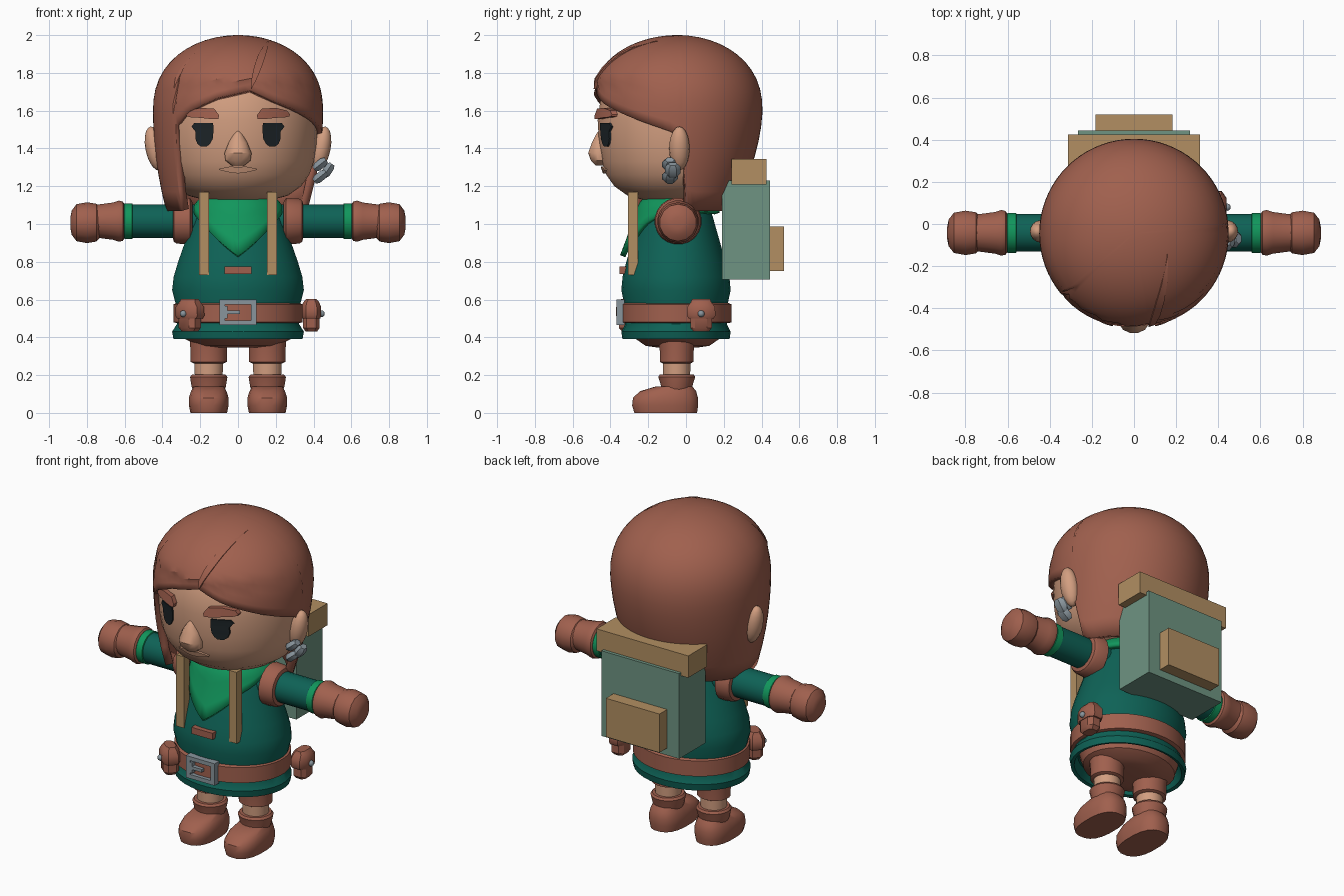
import bpy, bmesh, math
from mathutils import Matrix, Vector

CY = -0.045  # y of the body and head axis


def mat(name, col):
    m = bpy.data.materials.new(name)
    m.diffuse_color = (*col, 1)
    return m


BROWN = mat("brown", (0.352, 0.117, 0.076))
SKIN = mat("skin", (0.645, 0.342, 0.216))
TEAL = mat("teal", (0.0044, 0.122, 0.093))
GREEN = mat("green", (0.0056, 0.305, 0.107))
TAN = mat("tan", (0.445, 0.275, 0.122))
SAGE = mat("sage", (0.156, 0.296, 0.223))
GREY = mat("grey", (0.25, 0.30, 0.335))
DARK = mat("dark", (0.012, 0.018, 0.021))


def make(name, bm, m, mw=None):
    bmesh.ops.recalc_face_normals(bm, faces=bm.faces)
    me = bpy.data.meshes.new(name)
    bm.to_mesh(me)
    bm.free()
    me.materials.append(m)
    ob = bpy.data.objects.new(name, me)
    bpy.context.collection.objects.link(ob)
    if mw:
        ob.matrix_world = mw
    return ob


def loft(name, m, rings, n=24, axis="z", side=1, mw=None, power=2.0):
    """Stack of rings (height, centre u, centre v, radius u, radius v)."""
    bm = bmesh.new()
    rows = []
    for h, cu, cv, ru, rv in rings:
        row = []
        for i in range(n):
            a = 2 * math.pi * (i + 0.5) / n
            c, s = math.cos(a), math.sin(a)
            u = cu + ru * math.copysign(abs(c) ** (2 / power), c)
            v = cv + rv * math.copysign(abs(s) ** (2 / power), s)
            row.append(bm.verts.new((u, v, h) if axis == "z" else (side * h, u, v)))
        rows.append(row)
    for a, b in zip(rows, rows[1:]):
        for i in range(n):
            j = (i + 1) % n
            bm.faces.new((a[i], a[j], b[j], b[i]))
    bm.faces.new(rows[0])
    bm.faces.new(rows[-1])
    return make(name, bm, m, mw)


def box(name, m, lo, hi):
    bm = bmesh.new()
    bmesh.ops.create_cube(bm, size=1)
    for v in bm.verts:
        v.co = [(l + h) / 2 + c * (h - l) for l, h, c in zip(lo, hi, v.co)]
    return make(name, bm, m)


def ball(name, m, loc, rad, rot=None, seg=16):
    bm = bmesh.new()
    bmesh.ops.create_uvsphere(bm, u_segments=seg, v_segments=seg // 2 + 2, radius=1)
    mw = Matrix.Translation(loc) @ (rot or Matrix()) @ Matrix.Diagonal((*rad, 1))
    bm.transform(mw)
    return make(name, bm, m)


def lerp(tab, x):
    for (a, p), (b, q) in zip(tab, tab[1:]):
        if x <= b:
            return p + (q - p) * max(0, x - a) / (b - a)
    return tab[-1][1]


def shell(name, m, radius, ztop, edge, thick, extra=(), rows=18):
    """Surface round the axis, hanging from ztop down to edge(angle)."""
    bm = bmesh.new()
    cols = []
    for d in sorted(set(range(-180, 180, 5)) | set(extra)):
        a, zb, col = math.radians(d), lerp(edge, d), []
        for k in range(rows + 1):
            z = ztop - (ztop - zb) * max(k / rows, 0.02) ** 2
            rx, ry = radius(z, a)
            col.append(bm.verts.new((rx * math.sin(a), CY - ry * math.cos(a), z)))
        cols.append(col)
    for a, b in zip(cols, cols[1:] + cols[:1]):
        for k in range(rows):
            bm.faces.new((a[k], b[k], b[k + 1], a[k + 1]))
    bm.faces.new([c[0] for c in cols])
    ob = make(name, bm, m)
    mod = ob.modifiers.new("thickness", "SOLIDIFY")
    mod.thickness, mod.offset = thick, -1
    return ob


def strip(name, m, pairs, radius, out, side=1):
    """Plate laid on a round surface, given as pairs of (x, z) points."""
    bm = bmesh.new()

    def vert(p, off):
        y = CY - math.sqrt(max(radius(p[1]) ** 2 - p[0] ** 2, 0)) - off
        return bm.verts.new((side * p[0], y, p[1]))
    rows = [[vert(a, out), vert(b, out), vert(b, -0.02), vert(a, -0.02)] for a, b in pairs]
    for r, s in zip(rows, rows[1:]):
        for i in range(4):
            j = (i + 1) % 4
            bm.faces.new((r[i], r[j], s[j], s[i]))
    bm.faces.new(rows[0])
    bm.faces.new(rows[-1])
    return make(name, bm, m)


# Head
HEAD = [(1.105, 0.05), (1.12, 0.15), (1.15, 0.265), (1.2, 0.335), (1.26, 0.378), (1.33, 0.402),
        (1.42, 0.416), (1.55, 0.424), (1.65, 0.41), (1.75, 0.37), (1.85, 0.28), (1.92, 0.12)]
head_r = lambda z: lerp(HEAD, z)
loft("head", SKIN, [(z, 0, CY, r, r) for z, r in HEAD], 40)


# Hair, with a swept fringe, one long front lock and a raised parting
def dome(z):
    if z > 1.6:
        return 0.45 * math.sqrt(max(1 - ((z - 1.6) / 0.4) ** 2.3, 0))
    return 0.45 - 0.07 * ((1.6 - z) / 0.53) ** 2


def hair_r(z, a):
    r = dome(z)
    if z < 1.6:
        r -= 0.085 * max(-math.cos(a), 0) * ((1.6 - z) / 0.53) ** 1.5
    elif z > 1.75 and math.cos(a) > 0:
        r *= 1 + 0.04 * math.cos(a)
    return r, r


HAIRLINE = [(-180, 1.07), (-51, 1.07), (-47, 1.52), (-37, 1.59), (-15, 1.665), (9, 1.71), (27, 1.645),
            (66, 1.54), (85, 1.49), (93, 1.45), (97, 1.1), (101, 1.07), (180, 1.07)]
shell("hair", BROWN, hair_r, 2.0, HAIRLINE, 0.045, (-51, -47, 9, 93, 97))
strip("hair_parting", BROWN, [((0.068, 1.715), (0.072, 1.715)), ((0.072, 1.77), (0.1, 1.77)),
      ((0.085, 1.83), (0.125, 1.83)), ((0.105, 1.89), (0.145, 1.89)), ((0.13, 1.935), (0.158, 1.935)),
      ((0.158, 1.97), (0.162, 1.97))], lambda z: dome(z) * (1.04 if z > 1.75 else 1), 0.012)

# Face
loft("nose", SKIN, [(1.31, 0, -0.45, 0.035, 0.03), (1.335, 0, -0.455, 0.068, 0.05), (1.375, 0, -0.457, 0.074, 0.063),
     (1.43, 0, -0.455, 0.052, 0.045), (1.475, 0, -0.452, 0.025, 0.025), (1.495, 0, -0.45, 0.008, 0.012)], 12)
strip("mouth", SKIN, [((-0.1, 1.292), (-0.1, 1.286)), ((-0.04, 1.305), (-0.04, 1.272)), ((0, 1.3), (0, 1.268)),
      ((0.04, 1.305), (0.04, 1.272)), ((0.1, 1.292), (0.1, 1.286))], head_r, 0.014)
EYE = [(1.535, 0.132, 0.232), (1.515, 0.13, 0.246), (1.49, 0.13, 0.226), (1.45, 0.134, 0.225),
       (1.425, 0.148, 0.215), (1.41, 0.165, 0.197)]
BROW = [((0.1, 1.575), (0.105, 1.555)), ((0.125, 1.61), (0.135, 1.555)), ((0.2, 1.615), (0.2, 1.562)),
        ((0.26, 1.6), (0.25, 1.565)), ((0.275, 1.58), (0.272, 1.57))]
for s, tag in ((-1, "right"), (1, "left")):
    strip("eye_" + tag, DARK, [((a, z), (b, z)) for z, a, b in EYE], head_r, 0.009, s)
    strip("brow_" + tag, BROWN, BROW, head_r, 0.03, s)
    ball("ear_" + tag, SKIN, (s * 0.44, -0.035, 1.4), (0.05, 0.054, 0.118), Matrix.Rotation(s * 0.2, 4, "Y"))

# Earrings on one side
for i, (p, tilt) in enumerate((((0.435, -0.085, 1.315), 0.9), ((0.475, -0.07, 1.285), 0.6), ((0.435, -0.085, 1.25), 0.9))):
    mw = Matrix.Translation(p) @ Matrix.Rotation(tilt, 4, "Y")
    loft("earring_%d" % i, GREY, [(-0.04, 0, 0, 0.018, 0.025), (-0.02, 0, 0, 0.028, 0.042),
         (0.02, 0, 0, 0.028, 0.042), (0.04, 0, 0, 0.018, 0.025)], 6, mw=mw)

# Tunic with a hollow hem
TUNIC = [(0.45, 0.30), (0.395, 0.322), (0.39, 0.343), (0.43, 0.35), (0.47, 0.325), (0.58, 0.332), (0.65, 0.35),
         (0.72, 0.342), (0.8, 0.318), (0.88, 0.29), (0.96, 0.262), (1.04, 0.235), (1.1, 0.205), (1.14, 0.16)]
loft("tunic", TEAL, [(z, 0, CY - 0.008, r, r * 0.83) for z, r in TUNIC], 36)
loft("pelvis", BROWN, [(0.345, 0, CY, 0.13, 0.1), (0.355, 0, CY, 0.21, 0.17), (0.39, 0, CY, 0.28, 0.22),
     (0.46, 0, CY, 0.3, 0.245)], 28)
box("chest_tag", BROWN, (-0.072, -0.352, 0.735), (0.072, -0.3, 0.775))

# Scarf hanging to a point at the front
SCARF = [(0.83, 0.34), (0.9, 0.31), (1.0, 0.27), (1.1, 0.235), (1.16, 0.18)]
POINT = [(-180, 1.06), (-75, 1.07), (-42, 1.0), (0, 0.835), (42, 1.0), (75, 1.07), (180, 1.06)]
shell("scarf", GREEN, lambda z, a: (lerp(SCARF, z), lerp(SCARF, z) * 0.9), 1.16, POINT, 0.03, (), 8)

# Belt and buckle
belt = [(0.475, 0.325), (0.48, 0.342), (0.575, 0.342), (0.582, 0.325)]
loft("belt", BROWN, [(z, 0, CY - 0.008, r, r * 0.86) for z, r in belt], 36)
for i, (a, b, c, d) in enumerate(((-0.098, 0.098, 0.575, 0.6), (-0.098, 0.098, 0.465, 0.49), (-0.098, -0.07, 0.465, 0.6),
                                  (0.07, 0.098, 0.465, 0.6), (-0.07, 0.01, 0.523, 0.542), (-0.07, -0.055, 0.5, 0.565))):
    box("buckle_%d" % i, GREY, (a, -0.368, c), (b, -0.325, d))

# Belt pouches with studs
for tag, p, ang in (("front", (-0.255, -0.3, 0), -40), ("side", (0.388, 0.08, 0), 90)):
    mw = Matrix.Translation(p) @ Matrix.Rotation(math.radians(ang), 4, "Z")
    loft("pouch_" + tag, BROWN, [(0.43, 0, 0, 0.042, 0.032), (0.45, 0, 0, 0.06, 0.046), (0.53, 0, 0, 0.06, 0.046)],
         8, mw=mw, power=3)
    loft("pouch_flap_" + tag, BROWN, [(0.5, 0, 0, 0.07, 0.05), (0.515, 0, 0, 0.08, 0.055), (0.56, 0, 0, 0.078, 0.055),
         (0.585, 0, 0, 0.058, 0.045), (0.602, 0, 0, 0.05, 0.03)], 8, mw=mw, power=3)
    ball("stud_" + tag, GREY, mw @ Vector((0, -0.054, 0.525)), (0.018, 0.018, 0.018), seg=10)

# Arms, legs and shoulder straps
AY, AZ = -0.042, 1.015
for s, tag in ((-1, "right"), (1, "left")):
    def arm(name, m, prof, n=20):
        loft(name + "_" + tag, m, [(x, AY, AZ, r, r) for x, r in prof], n, "x", s)

    arm("shoulder_ring", BROWN, [(0.24, 0.1), (0.255, 0.125), (0.325, 0.12), (0.34, 0.11), (0.345, 0.09)])
    arm("sleeve", TEAL, [(0.15, 0.09), (0.57, 0.09)])
    arm("sleeve_cuff", GREEN, [(0.555, 0.085), (0.56, 0.096), (0.6, 0.096), (0.61, 0.085)])
    arm("glove_cuff", BROWN, [(0.6, 0.09), (0.61, 0.105), (0.63, 0.11), (0.66, 0.1), (0.75, 0.088)])
    loft("glove_hand_" + tag, BROWN, [(x, AY, AZ - 0.008, r, r) for x, r in
         ((0.73, 0.08), (0.75, 0.1), (0.8, 0.108), (0.855, 0.098), (0.88, 0.065), (0.887, 0.03))], 14, "x", s)

    def leg(name, m, rings, power=2.0):
        loft(name + "_" + tag, m, [(z, s * 0.155, (a + b) / 2, r, (b - a) / 2) for z, a, b, r in rings],
             20, power=power)

    leg("trouser_leg", BROWN, [(0.262, -0.125, 0.025, 0.08), (0.27, -0.14, 0.04, 0.097), (0.33, -0.14, 0.042, 0.098),
                               (0.4, -0.15, 0.05, 0.102)])
    leg("shin", SKIN, [(0.15, -0.12, 0.022, 0.073), (0.3, -0.125, 0.025, 0.078)])
    leg("boot_cuff", BROWN, [(0.12, -0.13, 0.03, 0.085), (0.14, -0.132, 0.034, 0.092), (0.19, -0.148, 0.05, 0.1),
                             (0.203, -0.14, 0.042, 0.09)])
    leg("boot_foot", BROWN, [(0, -0.275, 0.06, 0.098), (0.04, -0.287, 0.066, 0.106), (0.08, -0.282, 0.065, 0.106),
                             (0.115, -0.245, 0.055, 0.095), (0.14, -0.16, 0.035, 0.08)], 2.5)
    x = s * 0.18
    box("strap_" + tag, TAN, (x - 0.026, -0.308, 0.73), (x + 0.026, -0.255, 1.17))

# Backpack
box("backpack", SAGE, (-0.265, 0.19, 0.705), (0.265, 0.445, 1.23))
box("backpack_lid", TAN, (-0.313, 0.24, 1.21), (0.313, 0.425, 1.345))
box("backpack_pocket", TAN, (-0.183, 0.44, 0.75), (0.183, 0.52, 0.988))

# Smooth the rounded parts and keep hard edges
for ob in bpy.data.objects:
    ob.select_set(True)
    bpy.context.view_layer.objects.active = ob
bpy.ops.object.shade_smooth_by_angle(angle=math.radians(35))
